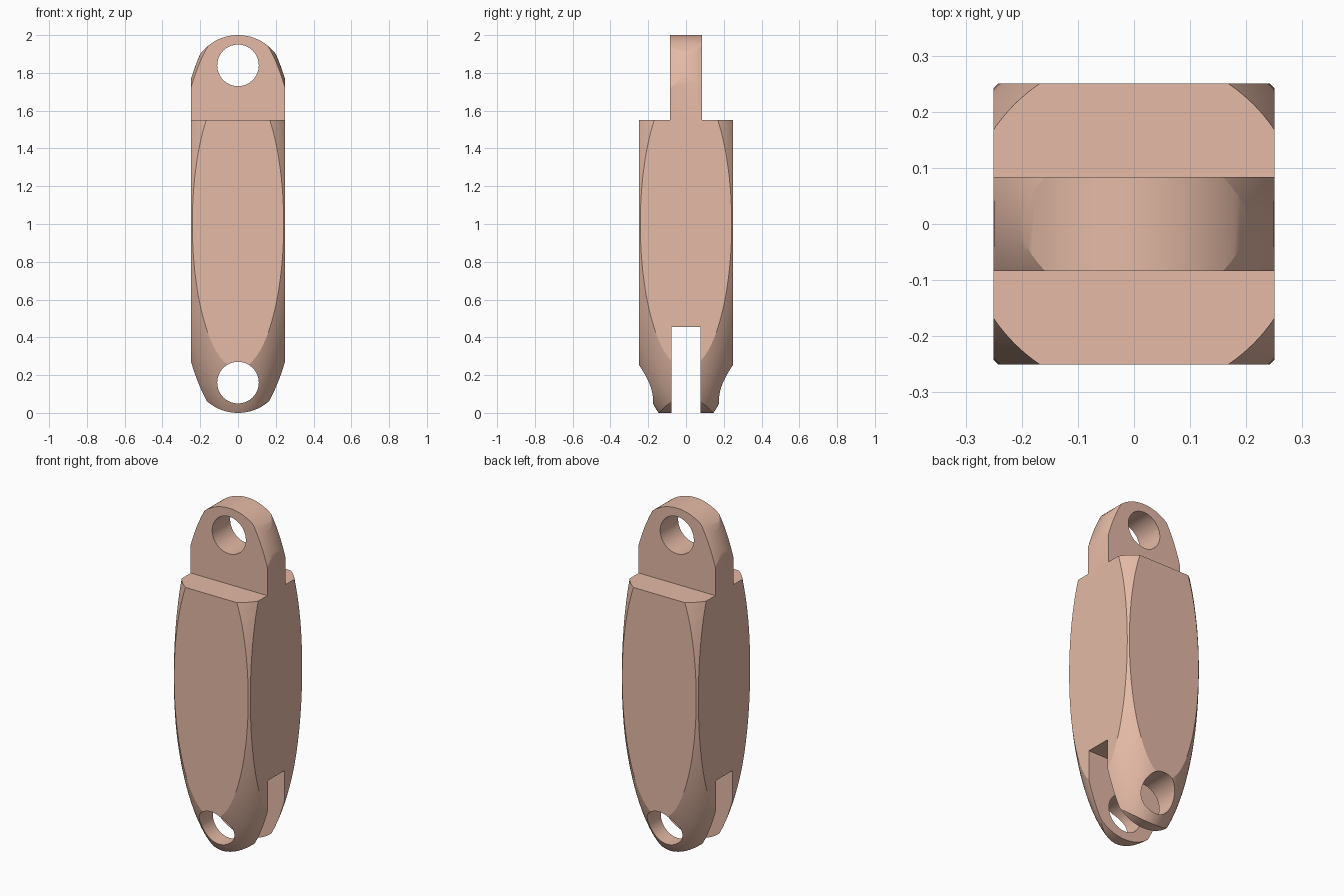
import bpy, math

if "Cube" in bpy.data.objects:
    bpy.data.objects.remove(bpy.data.objects["Cube"])

W = 0.25          # half width of the body
TONGUE = 0.084    # half thickness of the top lug
SLOT = 0.078      # half width of the bottom fork gap
cutters = []


def box(name, lo, hi):
    mid = [(a + b) / 2 for a, b in zip(lo, hi)]
    bpy.ops.mesh.primitive_cube_add(size=1, location=mid)
    ob = bpy.context.object
    ob.name = name
    ob.scale = [b - a for a, b in zip(lo, hi)]
    bpy.ops.object.transform_apply(location=True, scale=True, rotation=True)
    return ob


def cutter(ob, op):
    ob.hide_render = True
    cutters.append((ob, op))


# Body: rounded-end bar extruded along y
N = 48
profile = [(W * math.cos(math.pi * i / N), 1.75 + W * math.sin(math.pi * i / N)) for i in range(N + 1)]
profile += [(-x, 2 - z) for x, z in profile]
n = len(profile)
verts = [(x, y, z) for y in (-W, W) for x, z in profile]
faces = [list(range(n)), list(range(2 * n - 1, n - 1, -1))]
faces += [[(i + 1) % n, i, n + i, n + (i + 1) % n] for i in range(n)]
mesh = bpy.data.meshes.new("link_body")
mesh.from_pydata(verts, [], faces)
body = bpy.data.objects.new("link_body", mesh)
bpy.context.collection.objects.link(body)

# Long ellipsoid that rounds off the corners
bpy.ops.mesh.primitive_uv_sphere_add(segments=128, ring_count=96, radius=1, location=(0, 0, 1))
ball = bpy.context.object
ball.name = "corner_rounding"
ball.scale = (0.348, 0.348, 1.1)
bpy.ops.object.transform_apply(location=True, scale=True, rotation=True)
cutter(ball, 'INTERSECT')

# Shoulders beside the top lug, and the bottom fork gap
cutter(box("front_shoulder_cut", (-0.5, -0.5, 1.55), (0.5, -TONGUE, 2.3)), 'DIFFERENCE')
cutter(box("back_shoulder_cut", (-0.5, TONGUE, 1.55), (0.5, 0.5, 2.3)), 'DIFFERENCE')
cutter(box("fork_gap_cut", (-0.5, -SLOT, -0.3), (0.5, SLOT, 0.455)), 'DIFFERENCE')

# Pin holes through both ends
for name, z in (("top_hole_cut", 1.84), ("bottom_hole_cut", 0.16)):
    bpy.ops.mesh.primitive_cylinder_add(vertices=64, radius=0.11, depth=1.2,
                                        location=(0, 0, z), rotation=(math.pi / 2, 0, 0))
    bpy.context.object.name = name
    cutter(bpy.context.object, 'DIFFERENCE')

# Apply all cuts
bpy.ops.object.select_all(action='DESELECT')
bpy.context.view_layer.objects.active = body
body.select_set(True)
for ob, op in cutters:
    mod = body.modifiers.new(ob.name, 'BOOLEAN')
    mod.operation, mod.object, mod.solver = op, ob, 'EXACT'
    bpy.ops.object.modifier_apply(modifier=mod.name)
    bpy.data.objects.remove(ob)

# Finish: smooth curved areas, tan colour
bpy.ops.object.shade_smooth_by_angle(angle=math.radians(20))
mat = bpy.data.materials.new("tan")
mat.diffuse_color = (0.78, 0.49, 0.38, 1)
mat.use_nodes = True
mat.node_tree.nodes["Principled BSDF"].inputs["Base Color"].default_value = mat.diffuse_color
body.data.materials.clear()
body.data.materials.append(mat)
for p in body.data.polygons:
    p.material_index = 0
